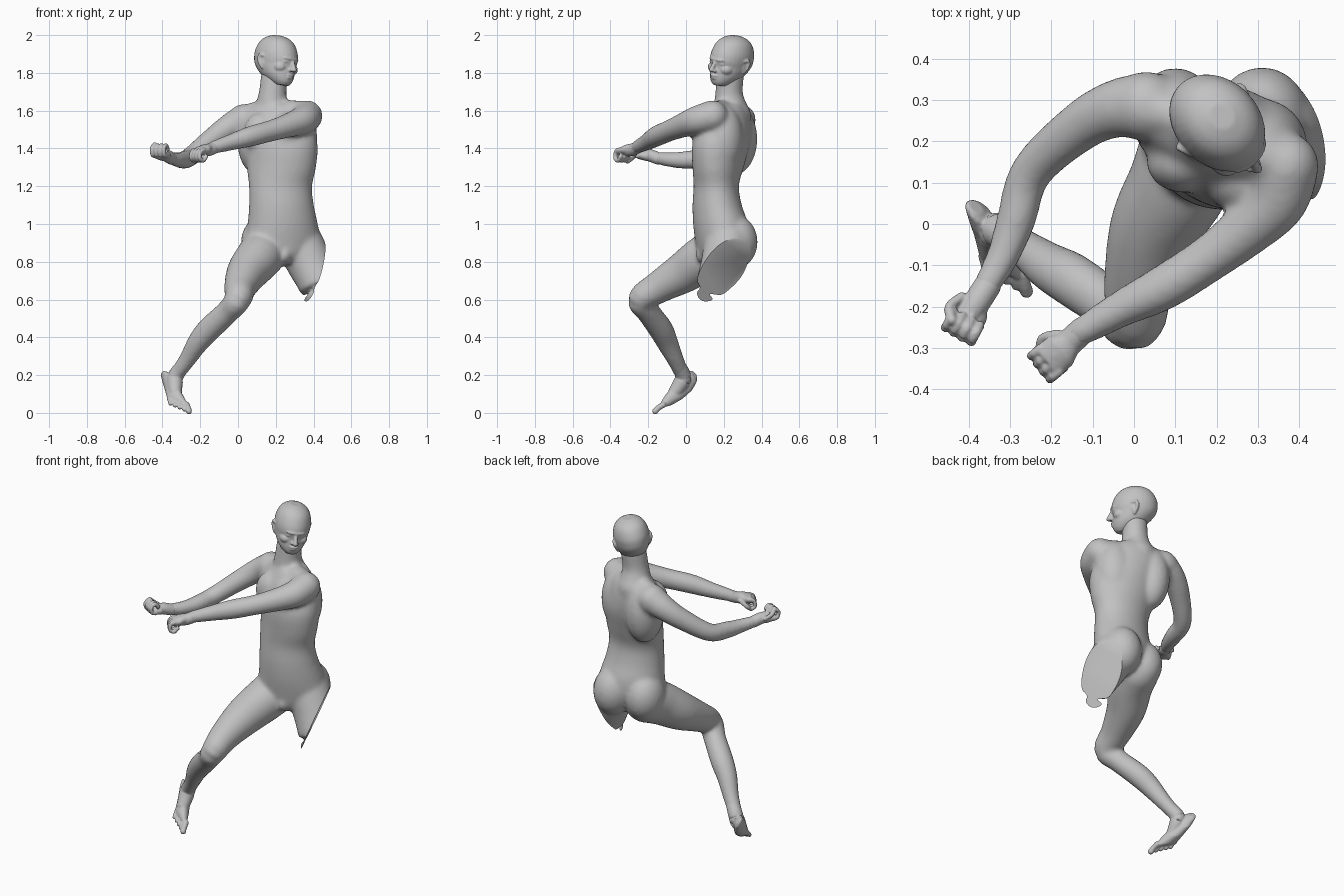
import bpy, bmesh, math
from mathutils import Vector as V, Matrix

skin = bpy.data.materials.new("plain grey")
skin.diffuse_color = (0.54, 0.54, 0.54, 1)


def loft(bm, rings, n=24):
    """Closed loft through rings given as (centre, half axis 1, half axis 2)."""
    loops = []
    for c, a, b in rings:
        ts = [2 * math.pi * i / n for i in range(n)]
        loops.append([bm.verts.new(c + a * math.cos(t) + b * math.sin(t)) for t in ts])
    for p, q in zip(loops, loops[1:]):
        for i in range(n):
            bm.faces.new((p[i], p[(i + 1) % n], q[(i + 1) % n], q[i]))
    bm.faces.new(loops[0][::-1])
    bm.faces.new(loops[-1])


def ball(bm, c, r, frame=Matrix()):
    """Ellipsoid with radii r, placed in a frame."""
    m = frame @ Matrix.Translation(c) @ Matrix.Diagonal((*r, 1))
    bmesh.ops.create_uvsphere(bm, u_segments=24, v_segments=16, radius=1, matrix=m)


def smooth_path(pts, steps=5):
    """Catmull-Rom resampling of a list of vectors."""
    p = [pts[0]] + pts + [pts[-1]]
    out = []
    for i in range(1, len(p) - 2):
        a, b, c, d = p[i - 1:i + 3]
        for s in range(steps):
            t = s / steps
            out.append(0.5 * (2 * b + (c - a) * t + (2 * a - 5 * b + 4 * c - d) * t * t
                              + (3 * b - a - 3 * c + d) * t ** 3))
    return out + [pts[-1]]


def tube(bm, pts, n=20, frame=Matrix()):
    """Round limb through (x, y, z, radius) points with rounded ends."""
    path = smooth_path([V(p) for p in pts])
    rings = []
    for i, p in enumerate(path):
        d = (path[min(i + 1, len(path) - 1)] - path[max(i - 1, 0)]).to_3d().normalized()
        ref = V((0, 0, 1)) if abs(d.z) < 0.9 else V((0, 1, 0))
        a = d.cross(ref).normalized()
        m3 = frame.to_3x3()
        rings.append((frame @ p.to_3d(), m3 @ a * p[3], m3 @ d.cross(a) * p[3]))
    loft(bm, rings, n)
    for p in (path[0], path[-1]):
        ball(bm, p.to_3d(), (p[3],) * 3, frame)


def merge(name, bm, voxel, rounds, cut=None):
    """Fuse overlapping volumes into one smooth skin, optionally cut flat by a plane."""
    bmesh.ops.recalc_face_normals(bm, faces=bm.faces)
    me = bpy.data.meshes.new(name)
    bm.to_mesh(me)
    bm.free()
    ob = bpy.data.objects.new(name, me)
    bpy.context.collection.objects.link(ob)
    rm = ob.modifiers.new("fuse", 'REMESH')
    rm.mode, rm.voxel_size = 'VOXEL', voxel
    sm = ob.modifiers.new("soften", 'SMOOTH')
    sm.factor, sm.iterations = 0.5, rounds
    dg = bpy.context.evaluated_depsgraph_get()
    new = bpy.data.meshes.new_from_object(ob.evaluated_get(dg))
    ob.modifiers.clear()
    ob.data = new
    if cut:
        b = bmesh.new()
        b.from_mesh(new)
        res = bmesh.ops.bisect_plane(b, geom=b.verts[:] + b.edges[:] + b.faces[:],
                                     plane_co=cut[0], plane_no=cut[1], clear_outer=True)
        edges = [e for e in res["geom_cut"] if isinstance(e, bmesh.types.BMEdge)]
        bmesh.ops.holes_fill(b, edges=edges, sides=0)
        b.to_mesh(new)
        b.free()
    new.materials.clear()
    new.materials.append(skin)
    bpy.ops.object.select_all(action='DESELECT')
    ob.select_set(True)
    bpy.context.view_layer.objects.active = ob
    bpy.ops.object.shade_smooth_by_angle(angle=math.radians(50))
    return ob


# ---- body: twisted torso, neck, arms, one leg and one cut thigh
bm = bmesh.new()
torso = [  # z, centre x, centre y, half width, half depth, twist in degrees
    (0.79, 0.25, 0.16, 0.05, 0.06, 15), (0.83, 0.245, 0.17, 0.12, 0.10, 15),
    (0.90, 0.24, 0.19, 0.197, 0.135, 15), (1.00, 0.237, 0.183, 0.187, 0.143, 12),
    (1.10, 0.23, 0.165, 0.172, 0.13, 6), (1.20, 0.225, 0.16, 0.167, 0.12, 0),
    (1.30, 0.23, 0.17, 0.185, 0.133, -12), (1.42, 0.23, 0.185, 0.197, 0.145, -20),
    (1.52, 0.21, 0.205, 0.19, 0.13, -22), (1.59, 0.20, 0.22, 0.17, 0.105, -22),
    (1.635, 0.195, 0.225, 0.11, 0.08, -22)]
rings = []
for p in smooth_path([V(r) for r in torso], 4):
    t = math.radians(p[5])
    rings.append((V((p[1], p[2], p[0])), V((math.cos(t), math.sin(t), 0)) * p[3],
                  V((-math.sin(t), math.cos(t), 0)) * p[4]))
loft(bm, rings, 40)
ball(bm, (0.31, 0.255, 0.905), (0.115, 0.125, 0.145))  # buttocks
ball(bm, (0.125, 0.215, 0.90), (0.11, 0.125, 0.14))
ball(bm, (0.10, 0.258, 1.45), (0.105, 0.12, 0.19))     # shoulder blades
ball(bm, (0.30, 0.19, 1.45), (0.12, 0.115, 0.19))
ball(bm, (0.12, 0.15, 1.48), (0.09, 0.075, 0.11))      # chest
ball(bm, (0.26, 0.10, 1.48), (0.09, 0.072, 0.11))
ball(bm, (0.25, 0.10, 0.84), (0.035, 0.05, 0.05))      # groin
# neck
tube(bm, [(0.175, 0.245, 1.57, 0.10), (0.18, 0.232, 1.64, 0.084),
          (0.184, 0.228, 1.70, 0.073), (0.195, 0.235, 1.79, 0.073)])
# slopes from neck to shoulders
tube(bm, [(0.14, 0.25, 1.61, 0.05), (0.04, 0.28, 1.575, 0.058)])
tube(bm, [(0.22, 0.21, 1.61, 0.05), (0.35, 0.15, 1.59, 0.062)])
# right arm
tube(bm, [(0.03, 0.285, 1.55, 0.085), (-0.05, 0.277, 1.51, 0.07), (-0.135, 0.232, 1.45, 0.06),
          (-0.248, 0.127, 1.36, 0.051), (-0.285, 0.01, 1.34, 0.048),
          (-0.318, -0.08, 1.34, 0.04), (-0.36, -0.155, 1.35, 0.033)])
# left arm
tube(bm, [(0.365, 0.14, 1.572, 0.083), (0.345, 0.06, 1.55, 0.077), (0.277, -0.01, 1.525, 0.066),
          (0.18, -0.085, 1.495, 0.057), (0.07, -0.155, 1.465, 0.055),
          (-0.03, -0.205, 1.435, 0.045), (-0.13, -0.262, 1.405, 0.035)])
# right leg
tube(bm, [(0.14, 0.185, 0.86, 0.127), (0.11, 0.10, 0.82, 0.124), (0.05, -0.01, 0.745, 0.11),
          (0.012, -0.145, 0.665, 0.086), (0.0, -0.24, 0.60, 0.071), (-0.055, -0.20, 0.535, 0.063),
          (-0.15, -0.135, 0.445, 0.065), (-0.21, -0.10, 0.375, 0.058),
          (-0.27, -0.055, 0.28, 0.045), (-0.34, -0.01, 0.185, 0.038)], 24)
# left thigh, run past the cut
tube(bm, [(0.325, 0.22, 0.90, 0.125), (0.38, 0.20, 0.79, 0.122),
          (0.425, 0.165, 0.69, 0.11), (0.47, 0.13, 0.57, 0.10)], 24)
merge("body", bm, 0.011, 11, (V((0.362, 0.10, 0.585)), V((1, 0.4, -0.43)).normalized()))

# ---- head, built in its own frame: x forward, y to its left, z up
fwd = V((0.71, -0.70, -0.02)).normalized()
left = V((0.70, 0.71, -0.17))
left = (left - fwd * left.dot(fwd)).normalized()
up = fwd.cross(left)
frame = Matrix.Translation((0.205, 0.238, 1.87)) @ Matrix((fwd, left, up)).transposed().to_4x4()
bm = bmesh.new()
rings = []
profile = [  # height, front, back, half width
    (0.127, 0.02, -0.045, 0.03), (0.112, 0.06, -0.085, 0.062), (0.085, 0.092, -0.115, 0.086),
    (0.04, 0.116, -0.135, 0.1), (0.0, 0.124, -0.136, 0.1), (-0.03, 0.118, -0.128, 0.095),
    (-0.06, 0.119, -0.105, 0.088), (-0.09, 0.119, -0.07, 0.076), (-0.118, 0.114, -0.02, 0.055),
    (-0.136, 0.1, 0.02, 0.034)]
for h, f, b, s in smooth_path([V(p) for p in profile], 4):
    rings.append((frame @ V(((f + b) / 2, 0, h)), fwd * (f - b) / 2, left * s))
loft(bm, rings, 32)                                           # skull and jaw
ball(bm, (0.098, 0, 0.004), (0.031, 0.058, 0.012), frame)     # brow
ball(bm, (0.118, 0, -0.082), (0.011, 0.025, 0.007), frame)    # lips
ball(bm, (0.116, 0, -0.096), (0.010, 0.022, 0.006), frame)
tube(bm, [(0.114, 0, 0.0, 0.010), (0.128, 0, -0.028, 0.011), (0.140, 0, -0.052, 0.013)], 12, frame)
for s in (1, -1):
    ball(bm, (0.125, s * 0.013, -0.056), (0.013, 0.009, 0.009), frame)  # nostril
    ball(bm, (0.1, s * 0.036, -0.016), (0.014, 0.019, 0.006), frame)    # eye
    ball(bm, (0.07, s * 0.045, -0.045), (0.04, 0.034, 0.03), frame)     # cheek
    tube(bm, [(-0.012, s * 0.09, -0.055, 0.009), (-0.030, s * 0.102, -0.02, 0.010),
              (-0.024, s * 0.105, 0.008, 0.009), (0.0, s * 0.098, 0.006, 0.008)], 12, frame)  # ear
    ball(bm, (-0.012, s * 0.092, -0.025), (0.02, 0.009, 0.03), frame)
merge("head", bm, 0.005, 3)


# ---- fists: palm, four curled fingers and a thumb
def fist(name, wrist, c, d, w, curl):
    bm = bmesh.new()
    c, d, w = V(c), V(d).normalized(), V(w).normalized()
    u = V((0, 0, curl))

    def at(i, j, k):
        return c + d * i + w * j + u * k
    tube(bm, [(*wrist, 0.033), (*(V(wrist).lerp(c, 0.5)), 0.033), (*at(0, 0, -0.008), 0.03)])
    loft(bm, [(at(i, 0, -0.012), w * a, u * b) for i, a, b in
              ((-0.045, 0.028, 0.025), (-0.01, 0.045, 0.028), (0.035, 0.046, 0.022))])
    for k in range(4):
        j = (k - 1.5) * 0.024
        r = 0.0125 - 0.0008 * abs(k - 1)
        path = ((0.025, -0.018), (0.048, -0.012), (0.053, 0.02), (0.03, 0.038), (0.01, 0.022))
        tube(bm, [(*at(i, j, h), r) for i, h in path], 10)
    tube(bm, [(*at(*p), 0.0125) for p in
              ((-0.03, 0.035, 0), (0.005, 0.05, 0.022), (0.03, 0.03, 0.042))], 10)
    merge(name, bm, 0.0045, 2)


fist("left_hand", (-0.125, -0.258, 1.405), (-0.185, -0.313, 1.38),
     (-0.75, -0.62, -0.2), (-0.62, 0.75, 0), -1)
fist("right_hand", (-0.355, -0.15, 1.348), (-0.400, -0.220, 1.375),
     (-0.45, -0.85, 0.1), (-0.85, 0.45, 0), 1)

# ---- right foot on tiptoe
bm = bmesh.new()
w = V((0.87, -0.40, -0.29)).normalized()
d = V((0.07, -0.17, -0.14)).normalized()
nrm = w.cross(d).normalized()
loft(bm, [(V(c), w * a, nrm * b) for c, a, b in (
    ((-0.384, 0.042, 0.205), 0.022, 0.02), ((-0.376, 0.03, 0.19), 0.038, 0.038),
    ((-0.362, 0.0, 0.155), 0.044, 0.048), ((-0.340, -0.045, 0.108), 0.054, 0.043),
    ((-0.322, -0.092, 0.066), 0.063, 0.03), ((-0.315, -0.11, 0.052), 0.063, 0.018))])
tube(bm, [(-0.295, -0.037, 0.245, 0.039), (-0.33, -0.015, 0.195, 0.042),
          (-0.335, -0.025, 0.16, 0.043), (-0.333, -0.058, 0.11, 0.036)])
for k in range(-2, 3):
    a = V((-0.318, -0.10, 0.058)) + w * k * 0.027
    b = a + V((0.2, -0.75, -0.6)).normalized() * (0.046 + 0.004 * k)
    r = 0.0165 if k == 2 else 0.0125
    tube(bm, [(*a, r), (*(a.lerp(b, 0.6) + V((0, 0, 0.004))), r * 0.95), (*b, r)], 10)
merge("right_foot", bm, 0.0045, 4)
